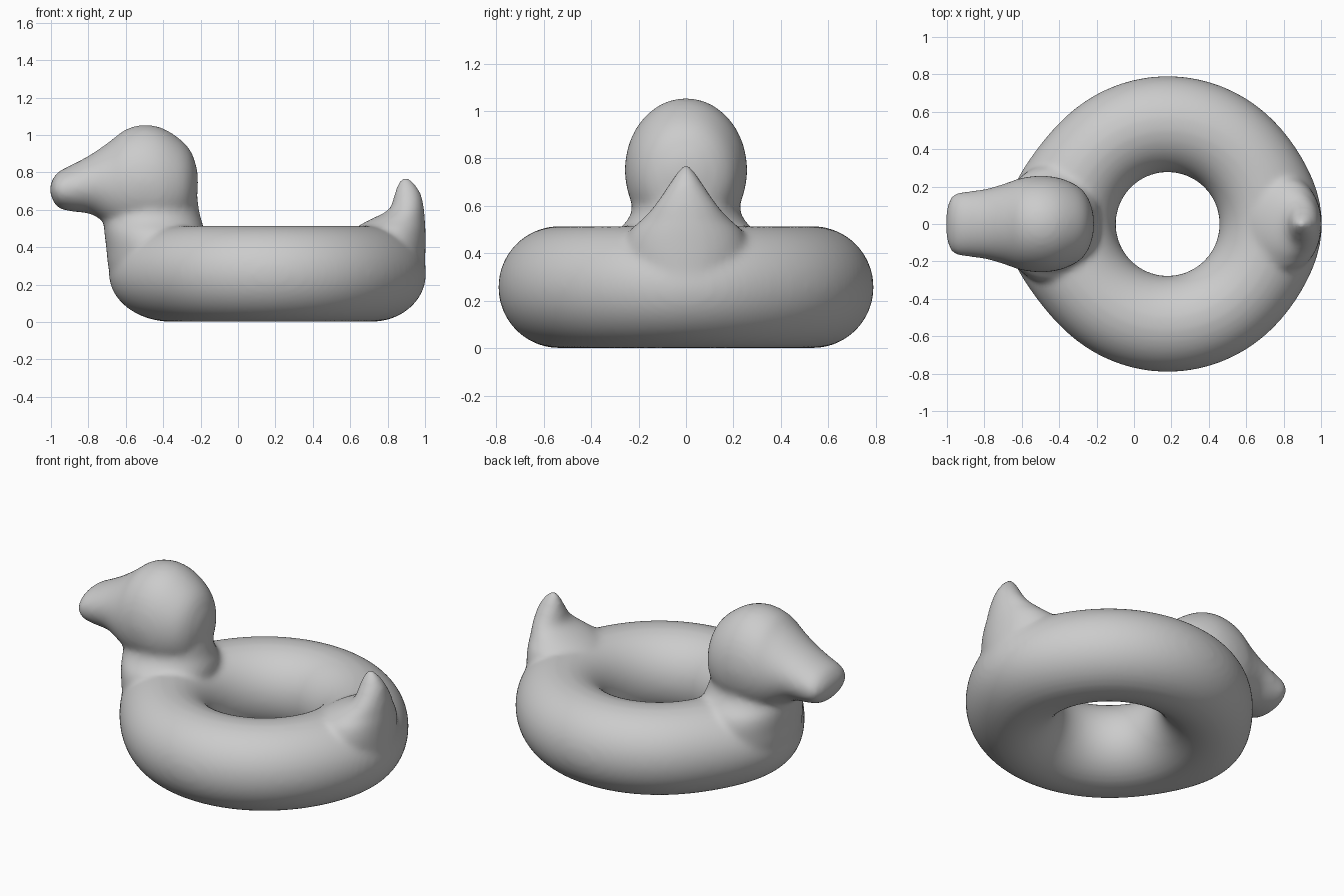
import bpy, bmesh, math
from mathutils import Vector

cube = bpy.data.objects.get("Cube")
if cube:
    bpy.data.objects.remove(cube)

mat = bpy.data.materials.new("plain grey")
mat.use_nodes = True
GREY = (0.6, 0.6, 0.6, 1)
mat.diffuse_color = GREY
mat.node_tree.nodes["Principled BSDF"].inputs["Base Color"].default_value = GREY

SEG = 40
bm = bmesh.new()


def skin(rings, closed=False):
    """Bridge rings of points with quads, capping the ends if open."""
    loops = [[bm.verts.new(p) for p in r] for r in rings]
    pairs = list(zip(loops, loops[1:]))
    if closed:
        pairs.append((loops[-1], loops[0]))
    for a, b in pairs:
        n = len(a)
        for i in range(n):
            j = (i + 1) % n
            bm.faces.new((a[i], a[j], b[j], b[i]))
    if not closed:
        bm.faces.new(loops[0])
        bm.faces.new(loops[-1])


def loft(stations, along_x, steps=4):
    """Ellipses (position, low, high, half width), spline interpolated."""
    s = [Vector(v) for v in stations]
    s = [s[0]] + s + [s[-1]]
    rings = []
    for k in range(1, len(s) - 2):
        a, b, c, d = s[k - 1:k + 3]
        for i in range(steps + (k == len(s) - 3)):
            t = i / steps
            q = 0.5 * (2 * b + (c - a) * t + (2 * a - 5 * b + 4 * c - d) * t * t
                       + (3 * b - a - 3 * c + d) * t ** 3)
            ring = []
            for m in range(SEG):
                w = math.tau * m / SEG
                mid = (q[1] + q[2]) / 2 + (q[2] - q[1]) / 2 * math.cos(w)
                y = q[3] * math.sin(w)
                ring.append((q[0], y, mid) if along_x else (mid, y, q[0]))
            rings.append(ring)
    skin(rings)


# Swim ring, pulled outwards under the neck and the tail
MAJOR, MINOR, CX = 0.534, 0.257, 0.18
rings = []
for i in range(96):
    th = math.tau * i / 96
    c = math.cos(th)
    bulge = (0.08 if c < 0 else 0.035) * abs(c) ** 12
    ring = []
    for m in range(SEG):
        ph = math.tau * m / SEG
        r = MAJOR + (MINOR + bulge * (math.cos(ph) > 0)) * math.cos(ph)
        ring.append((CX + r * c, r * math.sin(th), MINOR * (1 + math.sin(ph)) + 0.001))
    rings.append(ring)
skin(rings, closed=True)

# Head and snout
loft([(-1.005, 0.69, 0.73, 0.06), (-0.985, 0.64, 0.775, 0.13), (-0.95, 0.605, 0.81, 0.165),
      (-0.88, 0.59, 0.845, 0.175), (-0.78, 0.575, 0.90, 0.19), (-0.68, 0.51, 0.97, 0.22),
      (-0.6, 0.47, 1.03, 0.247), (-0.5, 0.45, 1.055, 0.258), (-0.4, 0.45, 1.035, 0.247),
      (-0.3, 0.5, 0.97, 0.203), (-0.245, 0.57, 0.9, 0.14), (-0.215, 0.7, 0.8, 0.05)], True)

# Neck and breast
loft([(0.12, -0.56, -0.3, 0.2), (0.25, -0.68, -0.22, 0.3), (0.4, -0.705, -0.19, 0.32),
      (0.48, -0.715, -0.18, 0.3), (0.53, -0.72, -0.19, 0.255), (0.58, -0.725, -0.205, 0.228),
      (0.66, -0.72, -0.215, 0.225)], False)

# Tail
loft([(0.25, 0.65, 1.0, 0.22), (0.4, 0.62, 1.003, 0.26), (0.49, 0.62, 1.003, 0.24),
      (0.54, 0.69, 1.0, 0.19), (0.6, 0.805, 0.995, 0.135), (0.68, 0.835, 0.98, 0.08),
      (0.74, 0.855, 0.945, 0.04), (0.775, 0.88, 0.905, 0.012)], False)

bmesh.ops.recalc_face_normals(bm, faces=bm.faces)
mesh = bpy.data.meshes.new("duck_float")
bm.to_mesh(mesh)
bm.free()
mesh.materials.append(mat)
mesh.polygons.foreach_set("use_smooth", [True] * len(mesh.polygons))
duck = bpy.data.objects.new("duck_float", mesh)
bpy.context.collection.objects.link(duck)

# Fuse the parts into one soft skin
remesh = duck.modifiers.new("fuse", 'REMESH')
remesh.mode = 'VOXEL'
remesh.voxel_size = 0.016
remesh.use_smooth_shade = True
soften = duck.modifiers.new("soften", 'SMOOTH')
soften.factor = 0.5
soften.iterations = 12
